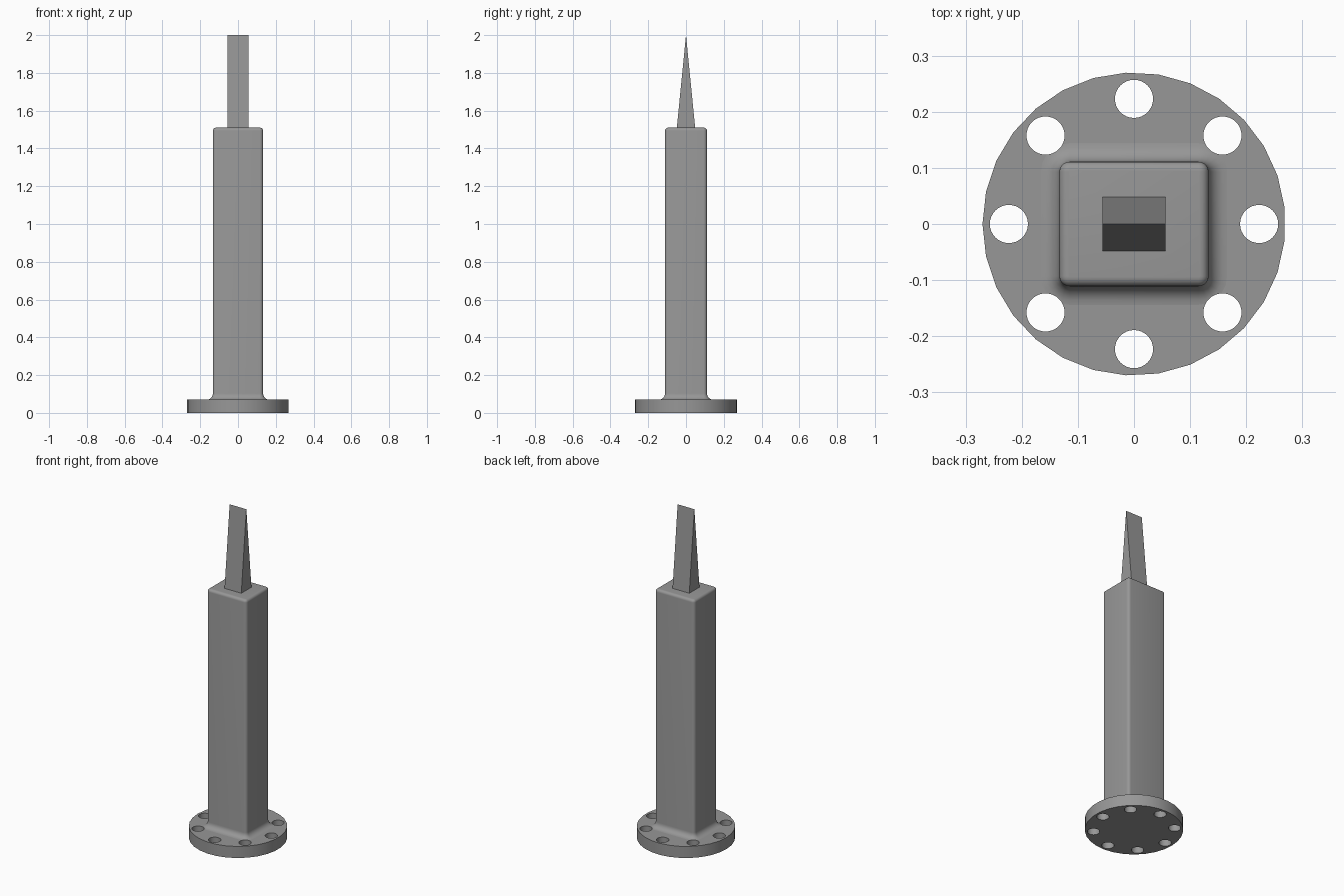
import bpy, bmesh
from math import pi, sin, cos, radians

cube = bpy.data.objects.get("Cube")
if cube:
    bpy.data.objects.remove(cube, do_unlink=True)

metal = bpy.data.materials.new("plain grey metal")
metal.use_nodes = True
grey = (0.31, 0.31, 0.31, 1)
metal.diffuse_color = grey
metal.node_tree.nodes["Principled BSDF"].inputs["Base Color"].default_value = grey


def circle(r, n, z, x=0, y=0, turn=0):
    return [(x + r * cos(turn + 2 * pi * i / n), y + r * sin(turn + 2 * pi * i / n), z)
            for i in range(n)]


def rounded_rect(hx, hy, r, z, steps=5):
    pts = []
    for k, (sx, sy) in enumerate([(1, 1), (-1, 1), (-1, -1), (1, -1)]):
        for i in range(steps + 1):
            a = (k + i / steps) * pi / 2
            pts.append((sx * (hx - r) + r * cos(a), sy * (hy - r) + r * sin(a), z))
    return pts


def loft(bm, rings):
    """Skin a closed solid through rings listed from bottom to top."""
    loops = [[bm.verts.new(p) for p in ring] for ring in rings]
    n = len(loops[0])
    for a, b in zip(loops, loops[1:]):
        for i in range(n):
            j = (i + 1) % n
            bm.faces.new((a[i], a[j], b[j], b[i]))
    bm.faces.new(loops[0][::-1])
    bm.faces.new(loops[-1])


def make(name, bm):
    bmesh.ops.recalc_face_normals(bm, faces=bm.faces)
    mesh = bpy.data.meshes.new(name)
    bm.to_mesh(mesh)
    bm.free()
    mesh.materials.append(metal)
    obj = bpy.data.objects.new(name, mesh)
    bpy.context.collection.objects.link(obj)
    return obj


def activate(obj):
    bpy.ops.object.select_all(action='DESELECT')
    obj.select_set(True)
    bpy.context.view_layer.objects.active = obj


FLANGE_TOP, SHAFT_TOP = 0.07, 1.51
HX, HY, CORNER = 0.133, 0.111, 0.018
FLARE, EDGE = 0.033, 0.016

# Round flange
bm = bmesh.new()
loft(bm, [circle(0.27, 29, z, turn=pi) for z in (0, FLANGE_TOP)])
flange = make("base_flange", bm)

# Square shaft: flared foot, straight sides, rounded top edge
profile = [(FLARE, FLANGE_TOP - 0.03)]
for i in range(7):
    a = (1 - i / 6) * pi / 2
    profile.append((FLARE * (1 - cos(a)), FLANGE_TOP + FLARE * (1 - sin(a))))
for i in range(6):
    a = i / 5 * pi / 2
    profile.append((EDGE * (cos(a) - 1), SHAFT_TOP - EDGE + EDGE * sin(a)))
bm = bmesh.new()
loft(bm, [rounded_rect(HX + o, HY + o, CORNER + o, z) for o, z in profile])
shaft = make("shaft", bm)

# Bolt holes through the flange and the edge of the flared foot
bm = bmesh.new()
for k in range(8):
    a = k * pi / 4
    x, y = 0.223 * cos(a), 0.223 * sin(a)
    loft(bm, [circle(0.034, 32, z, x, y) for z in (-0.05, 0.2)])
cutter = make("bolt_hole_cutter", bm)
cutter.hide_render = True
for obj in (flange, shaft):
    mod = obj.modifiers.new("bolt holes", 'BOOLEAN')
    mod.operation = 'DIFFERENCE'
    mod.solver = 'EXACT'
    mod.object = cutter
    activate(obj)
    bpy.ops.object.modifier_apply(modifier=mod.name)
    bpy.ops.object.shade_smooth_by_angle(angle=radians(30))
bpy.data.objects.remove(cutter, do_unlink=True)

# Chisel tip: wedge running to a ridge along x
bm = bmesh.new()
w, d = 0.056, 0.049
ends = [[bm.verts.new(p) for p in ((x, -d, SHAFT_TOP - 0.005), (x, d, SHAFT_TOP - 0.005), (x, 0, 2))]
        for x in (-w, w)]
for end in ends:
    bm.faces.new(end)
for i in range(3):
    j = (i + 1) % 3
    bm.faces.new((ends[0][i], ends[0][j], ends[1][j], ends[1][i]))
make("chisel_tip", bm)
